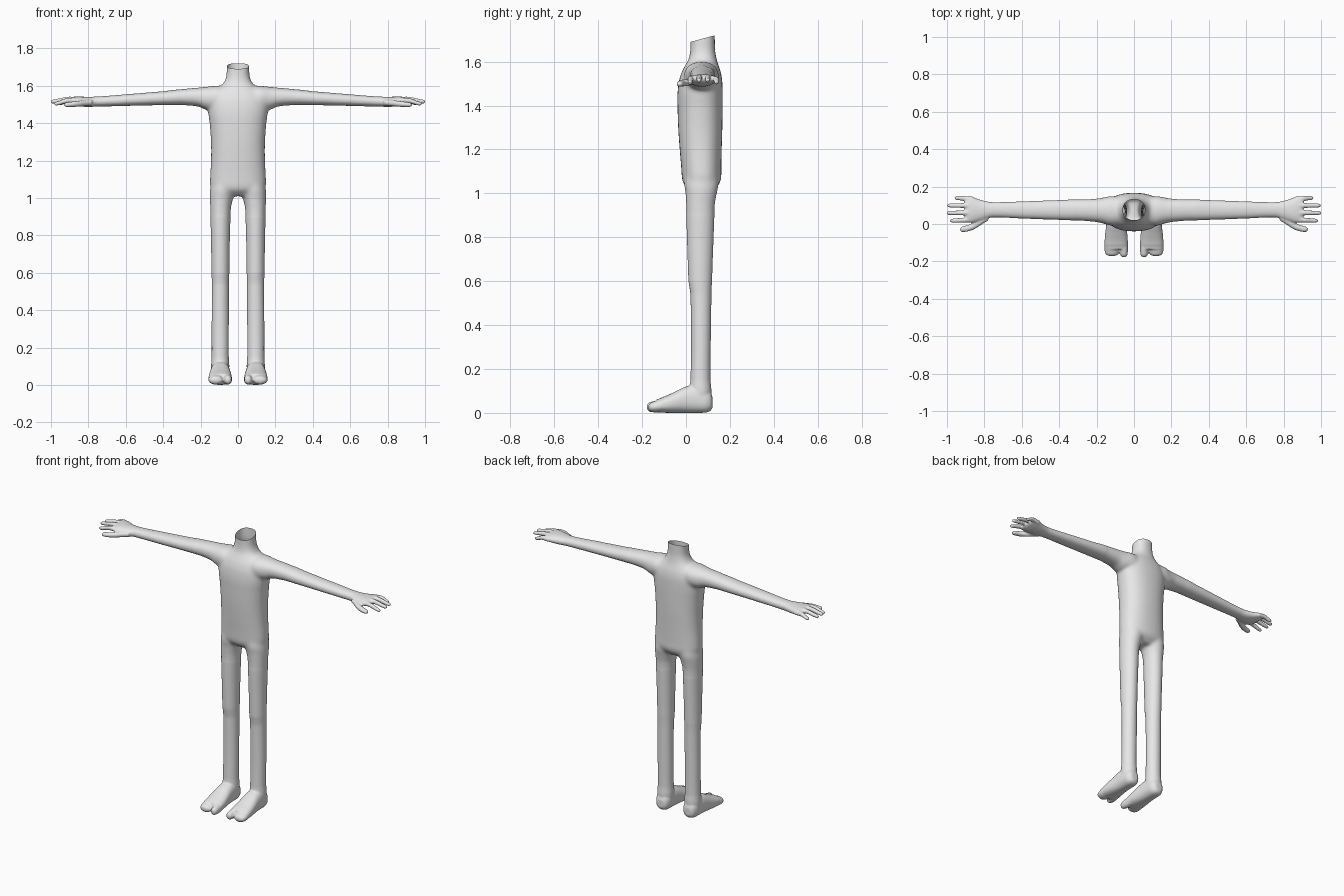
import bpy, bmesh, math
from mathutils import Vector

SIDES = 28


def blend(a, b, c, d, t):
    """Catmull-Rom value between b and c."""
    return 0.5 * (2 * b + (c - a) * t + (2 * a - 5 * b + 4 * c - d) * t * t
                  + (3 * b - a - 3 * c + d) * t ** 3)


def tube(bm, axis, rows, side=1, power=2.0, steps=4):
    """Closed loft along an axis. Row: (position, centre u, centre v, radius u, radius v)."""
    fine = []
    for i in range(len(rows) - 1):
        p = [rows[max(0, min(len(rows) - 1, i + k))] for k in (-1, 0, 1, 2)]
        for s in range(steps):
            t = s / steps
            pos = p[1][0] + (p[2][0] - p[1][0]) * t
            fine.append([pos] + [blend(*[r[j] for r in p], t) for j in range(1, 5)])
    fine.append(rows[-1])
    rings = []
    for pos, cu, cv, ru, rv in fine:
        ring = []
        for k in range(SIDES):
            a = 2 * math.pi * k / SIDES
            c, s = math.cos(a), math.sin(a)
            u = cu + ru * math.copysign(abs(c) ** (2 / power), c)
            v = cv + rv * math.copysign(abs(s) ** (2 / power), s)
            x, y, z = {'x': (pos, u, v), 'y': (u, pos, v), 'z': (u, v, pos)}[axis]
            ring.append(bm.verts.new((x * side, y, z)))
        rings.append(ring)
    for r0, r1 in zip(rings, rings[1:]):
        for k in range(SIDES):
            n = (k + 1) % SIDES
            bm.faces.new((r0[k], r0[n], r1[n], r1[k]))
    bm.faces.new(rings[0])
    bm.faces.new(rings[-1])


def digit(bm, axis, pts, ru, rv, side):
    """Tapering rounded finger or toe through a few centre points."""
    (p0, u0, v0), (p1, u1, v1), (p2, u2, v2) = pts
    d = 1 if p2 > p0 else -1
    tube(bm, axis, [
        (p0, u0, v0, ru, rv), (p1, u1, v1, ru, rv),
        (p2 - d * 0.012, u2, v2, ru * 0.85, rv * 0.8),
        (p2 - d * 0.004, u2, v2, ru * 0.62, rv * 0.58),
        (p2, u2, v2, ru * 0.25, rv * 0.25)], side)


bm = bmesh.new()

# Torso and neck
tube(bm, 'z', [
    (1.01, 0, .07, .10, .05), (1.04, 0, .07, .142, .080), (1.07, 0, .071, .150, .090),
    (1.10, 0, .070, .150, .091), (1.20, 0, .067, .145, .096), (1.30, 0, .065, .145, .101),
    (1.40, 0, .064, .152, .103), (1.46, 0, .064, .160, .103), (1.52, 0, .067, .160, .098),
    (1.56, 0, .070, .140, .087), (1.59, 0, .073, .105, .073), (1.615, 0, .076, .077, .063),
    (1.65, 0, .076, .063, .057), (1.70, 0, .076, .060, .056), (1.78, 0, .076, .060, .056)],
    power=2.3)

for side in (-1, 1):
    # Arm widening into the palm
    tube(bm, 'x', [
        (.05, .07, 1.535, .070, .060), (.12, .07, 1.535, .080, .065),
        (.17, .072, 1.532, .069, .062), (.21, .073, 1.539, .062, .051),
        (.30, .075, 1.539, .057, .043), (.40, .075, 1.533, .053, .037),
        (.60, .075, 1.523, .046, .031), (.76, .076, 1.515, .041, .027),
        (.82, .073, 1.514, .056, .027), (.87, .076, 1.519, .070, .023),
        (.895, .078, 1.521, .069, .017), (.905, .078, 1.521, .062, .010)], side, 2.2)
    # Four fingers
    for y0, y1, tip, z0, z1 in ((.134, .139, .960, 1.518, 1.506), (.098, .099, 1.00, 1.526, 1.515),
                                (.060, .059, 1.003, 1.526, 1.515), (.023, .018, .985, 1.519, 1.504)):
        digit(bm, 'x', [(.86, y0, z0), (.91, (y0 + y1) / 2, z0 + .002), (tip, y1, z1)],
              .0135, .0135, side)
    # Thumb
    digit(bm, 'x', [(.78, .035, 1.510), (.86, -.012, 1.503), (.93, -.028, 1.498)],
          .019, .016, side)
    # Leg
    tube(bm, 'z', [
        (1.10, .075, .070, .060, .075), (1.04, .082, .070, .068, .079),
        (1.00, .088, .069, .063, .072), (.95, .093, .066, .056, .066),
        (.80, .094, .065, .051, .061), (.60, .094, .065, .048, .054),
        (.54, .094, .068, .046, .048), (.30, .095, .068, .046, .045),
        (.15, .095, .066, .046, .046), (.10, .095, .066, .049, .050),
        (.05, .095, .066, .046, .045)], side)
    # Foot
    tube(bm, 'y', [
        (.121, .095, .048, .020, .025), (.112, .095, .052, .036, .043),
        (.09, .095, .056, .046, .055), (.04, .095, .063, .050, .063),
        (.00, .095, .060, .053, .060), (-.06, .095, .046, .060, .046),
        (-.11, .095, .036, .063, .035), (-.135, .095, .033, .060, .028)], side, 2.4)
    # Big toe and the block of outer toes
    digit(bm, 'y', [(-.09, .058, .033), (-.135, .055, .029), (-.178, .054, .027)],
          .023, .028, side)
    digit(bm, 'y', [(-.09, .115, .033), (-.135, .118, .029), (-.172, .118, .026)],
          .041, .027, side)

bmesh.ops.recalc_face_normals(bm, faces=bm.faces)
mesh = bpy.data.meshes.new("body")
bm.to_mesh(mesh)
bm.free()
body = bpy.data.objects.new("body", mesh)
bpy.context.collection.objects.link(body)
bpy.context.view_layer.objects.active = body
body.select_set(True)

# Fuse all parts into one skin
remesh = body.modifiers.new("fuse", 'REMESH')
remesh.mode = 'VOXEL'
remesh.voxel_size = 0.005
bpy.ops.object.modifier_apply(modifier=remesh.name)

# Soften the joins, most at shoulders and hips, then open the slanted neck
bm = bmesh.new()
bm.from_mesh(mesh)
trunk = [v for v in bm.verts if abs(v.co.x) < .32 and v.co.z > .9]
for i in range(30):
    bmesh.ops.smooth_vert(bm, verts=trunk if i < 26 else bm.verts[:], factor=0.5,
                          use_axis_x=True, use_axis_y=True, use_axis_z=True)
bmesh.ops.bisect_plane(bm, geom=bm.verts[:] + bm.edges[:] + bm.faces[:],
                       plane_co=Vector((0, .076, 1.705)), plane_no=Vector((0, -.27, 1)),
                       clear_outer=True)
# Settle the soles on the ground
low = min(v.co.z for v in bm.verts)
bmesh.ops.translate(bm, verts=bm.verts[:], vec=(0, 0, -low))
bm.to_mesh(mesh)
bm.free()

skin = bpy.data.materials.new("plain_grey")
skin.diffuse_color = (0.8, 0.8, 0.8, 1)
mesh.materials.clear()
mesh.materials.append(skin)
bpy.ops.object.shade_smooth()
